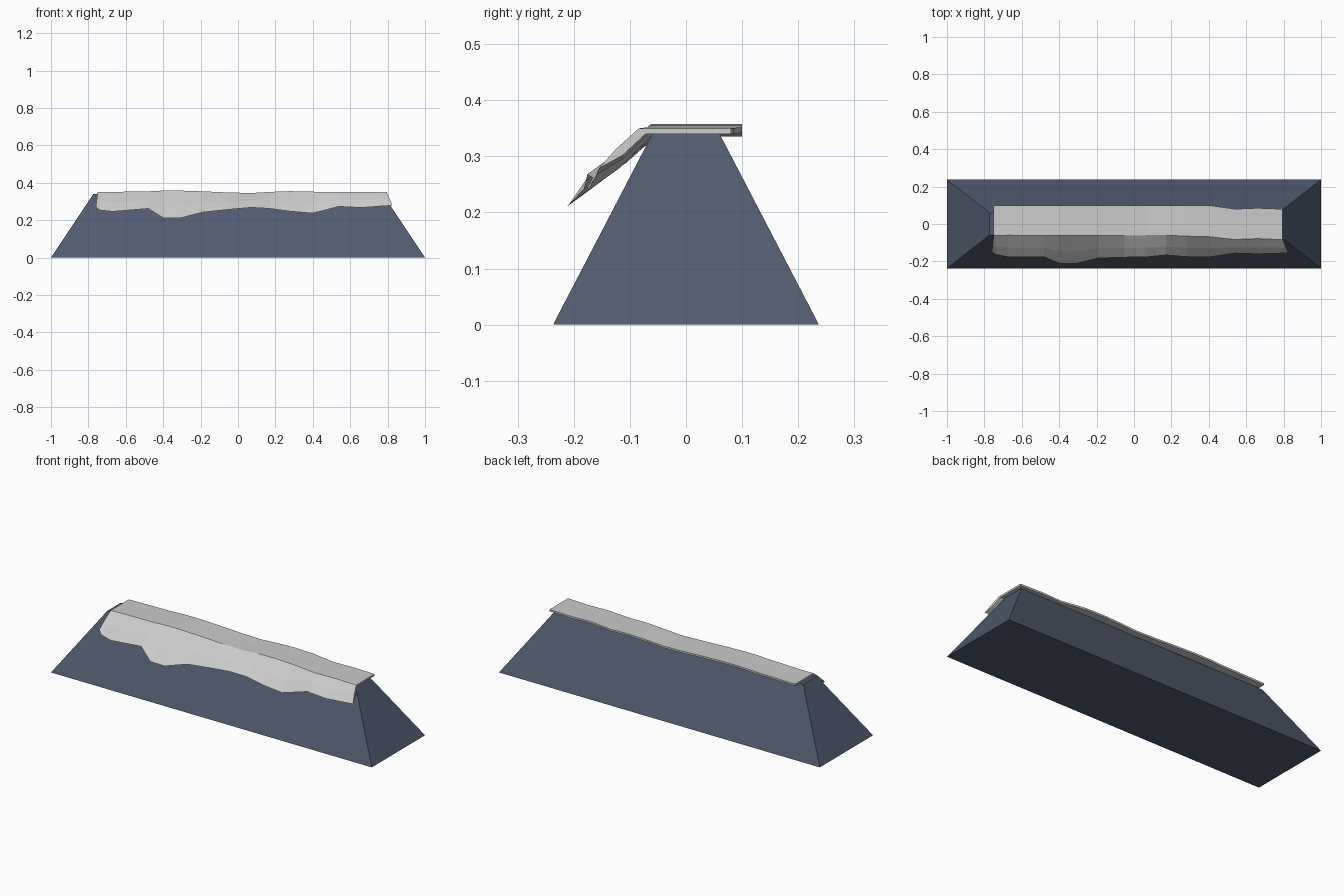
import bpy, bmesh


def make_mesh(name, verts, faces, color=None):
    mesh = bpy.data.meshes.new(name)
    mesh.from_pydata(verts, [], faces)
    bm = bmesh.new()
    bm.from_mesh(mesh)
    bmesh.ops.recalc_face_normals(bm, faces=bm.faces)
    bm.to_mesh(mesh)
    bm.free()
    ob = bpy.data.objects.new(name, mesh)
    bpy.context.collection.objects.link(ob)
    if color:
        mat = bpy.data.materials.new(name + "_color")
        mat.diffuse_color = color
        mesh.materials.append(mat)
    return ob


def loft(name, rings, color=None):
    n = len(rings[0])
    verts = [p for r in rings for p in r]
    faces = [(i * n + j, i * n + (j + 1) % n, (i + 1) * n + (j + 1) % n, (i + 1) * n + j)
             for i in range(len(rings) - 1) for j in range(n)]
    faces += [tuple(range(n)), tuple(range(len(verts) - n, len(verts)))]
    return make_mesh(name, verts, faces, color)


# Rock ridge: tapered block
def rect(x, y, z):
    return [(-x, -y, z), (x, -y, z), (x, y, z), (-x, y, z)]


loft("rock_ridge", [rect(1, 0.237, 0), rect(0.773, 0.06, 0.34)], (0.08, 0.105, 0.16, 1))

# Snow cap stations: ridge x, back y, ridge y, top z, then lower tip x, y, z
stations = [
    (-0.75, 0.10, -0.063, 0.350, -0.760, -0.150, 0.272),
    (-0.73, 0.10, -0.061, 0.350, -0.740, -0.163, 0.254),
    (-0.67, 0.10, -0.060, 0.351, -0.670, -0.177, 0.246),
    (-0.48, 0.10, -0.062, 0.354, -0.480, -0.176, 0.262),
    (-0.40, 0.10, -0.062, 0.358, -0.400, -0.210, 0.212),
    (-0.31, 0.10, -0.062, 0.358, -0.310, -0.212, 0.211),
    (-0.19, 0.10, -0.062, 0.354, -0.190, -0.182, 0.242),
    (-0.05, 0.10, -0.062, 0.348, -0.050, -0.178, 0.257),
    (0.07, 0.10, -0.060, 0.345, 0.070, -0.176, 0.268),
    (0.17, 0.10, -0.060, 0.351, 0.170, -0.166, 0.262),
    (0.28, 0.10, -0.065, 0.355, 0.280, -0.175, 0.247),
    (0.40, 0.10, -0.068, 0.352, 0.400, -0.177, 0.237),
    (0.54, 0.08, -0.083, 0.350, 0.540, -0.156, 0.273),
    (0.66, 0.085, -0.078, 0.350, 0.660, -0.160, 0.267),
    (0.795, 0.08, -0.084, 0.350, 0.825, -0.155, 0.279),
]
rings = []
for x, yb, yr, zt, xl, yl, zl in stations:
    xm, ym, zm = x + (xl - x) * 0.55, yr + (yl - yr) * 0.55, zt + (zl - zt) * 0.55
    rings.append([
        (x, yb, zt), (x, yr, zt), (xm, ym - 0.002, zm + 0.002), (xl, yl, zl),
        (xm, ym + 0.009, zm - 0.010), (x, yr + 0.012, zt - 0.010), (x, yb, zt - 0.010)])
loft("snow_cap", rings)
